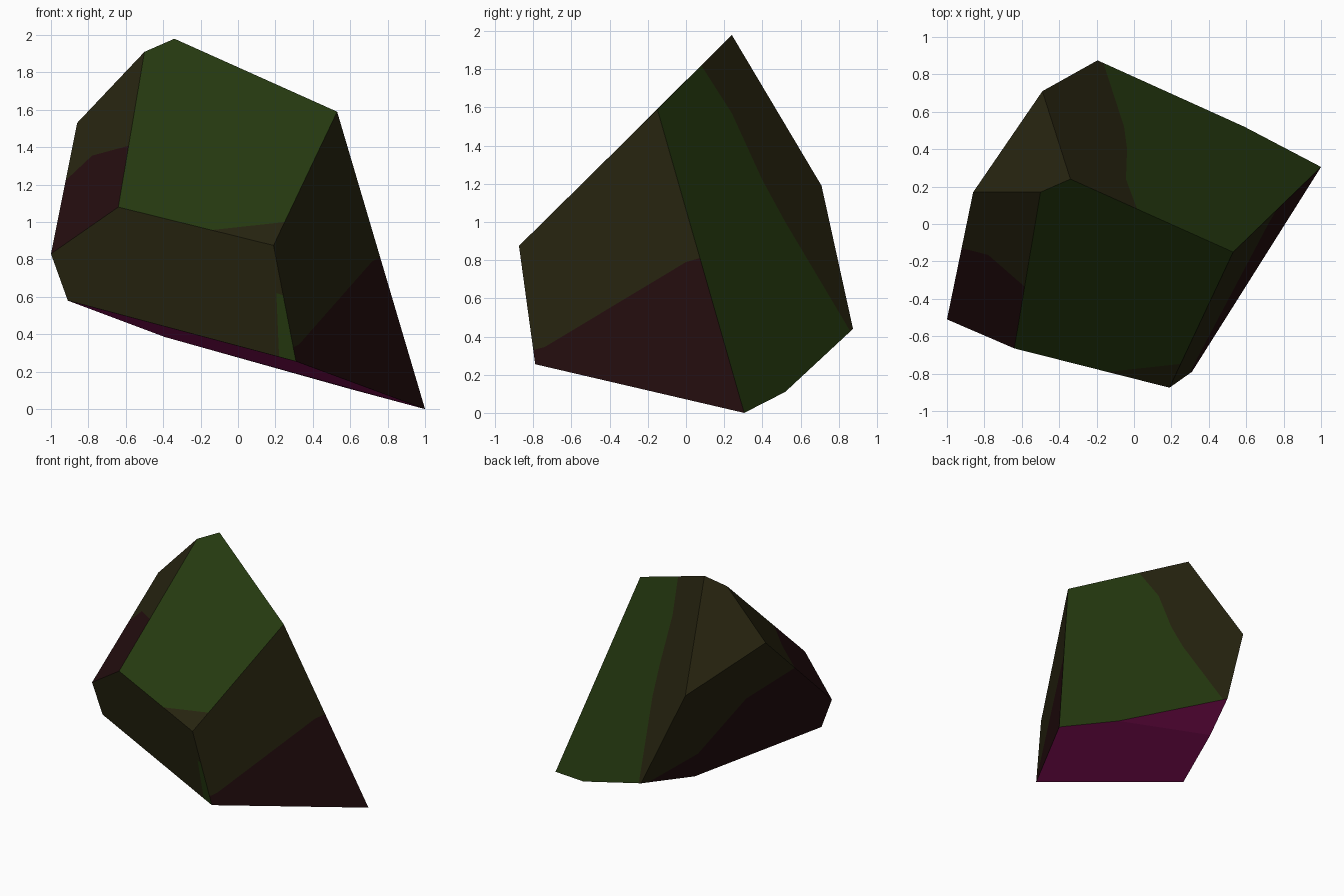
import bpy
import bmesh
from mathutils import Vector
from mathutils.geometry import intersect_point_line

old = bpy.data.objects.get("Cube")
if old:
    bpy.data.objects.remove(old, do_unlink=True)


def make_material(name, colour):
    """A fully matt, flat colour."""
    mat = bpy.data.materials.new(name)
    mat.use_nodes = True
    mat.diffuse_color = (*colour, 1)
    mat.roughness = 1
    mat.specular_intensity = 0
    bsdf = mat.node_tree.nodes["Principled BSDF"]
    bsdf.inputs["Base Color"].default_value = (*colour, 1)
    bsdf.inputs["Roughness"].default_value = 1
    bsdf.inputs["Specular IOR Level"].default_value = 0
    return mat


palette = [
    make_material("moss_green", (0.019, 0.042, 0.005)),
    make_material("olive_brown", (0.020, 0.0175, 0.005)),
    make_material("dark_maroon", (0.0175, 0.004, 0.0045)),
    make_material("deep_magenta", (0.35, 0.008, 0.145)),
]
GREEN, OLIVE, MAROON, MAGENTA = range(len(palette))

# Corners of the faceted rock
corners = {
    "A": (-0.34, 0.24, 1.98), "B": (-0.50, 0.17, 1.91),
    "C": (-0.86, 0.17, 1.53), "D": (-1.00, -0.51, 0.83),
    "E": (-0.91, -0.50, 0.58), "F": (-0.39, 0.44, 0.385),
    "G": (0.59, 0.52, 0.11), "H": (1.00, 0.305, 0.0),
    "I": (0.53, -0.15, 1.59), "J": (-0.64, -0.665, 1.08),
    "K": (0.19, -0.875, 0.875), "L": (0.31, -0.79, 0.255),
    "M": (-0.195, 0.875, 0.44), "N": (-0.49, 0.71, 1.19),
}
bm = bmesh.new()
vert = {name: bm.verts.new(co) for name, co in corners.items()}


def facet(names, colour):
    face = bm.faces.new([vert[n] for n in names])
    face.material_index = colour
    return face


slope = facet("JKIAB", GREEN)
front = facet("JDELK", OLIVE)
right = facet("KLHI", OLIVE)
back = facet("AIHGMN", GREEN)
shoulder = facet("BCDJ", OLIVE)
crown = facet("ABCN", OLIVE)
side = facet("CNMFED", OLIVE)
base = facet("EFGHL", MAGENTA)
base_corner = facet("FMG", MAGENTA)


def point_on_edge(face, ends, fac):
    """Add a point along an outer edge, reusing one already there."""
    pos = Vector(corners[ends[0]]).lerp(Vector(corners[ends[1]]), fac)
    for v in face.verts:
        if (v.co - pos).length < 0.005:
            return v

    def gap(edge):
        a, b = (v.co for v in edge.verts)
        near, t = intersect_point_line(pos, a, b)
        return (a.lerp(b, min(max(t, 0), 1)) - pos).length

    edge = min(face.edges, key=gap)
    start = edge.verts[0]
    t = (pos - start.co).length / edge.calc_length()
    return bmesh.utils.edge_split(edge, start, t)[1]


def patch(face, start, end, path, corner, colour):
    """Split a facet along a path and colour the part holding a corner."""
    a = point_on_edge(face, *start)
    b = point_on_edge(face, *end)
    other = bmesh.utils.face_split(face, a, b, coords=path)[0]
    for part in (face, other):
        if vert[corner] in part.verts:
            part.material_index = colour


# Colour patches across the facets
patch(slope, ("JK", 0.6), ("KI", 0.175), [], "K", OLIVE)
patch(front, ("KL", 0.43), ("EL", 0.926), [(0.205, -0.83, 0.62)], "L", GREEN)
patch(right, ("KL", 0.88), ("IH", 0.49),
      [(0.326, -0.74, 0.345), (0.718, 0, 0.79)], "H", MAROON)
patch(shoulder, ("CD", 0.44), ("BJ", 0.605), [(-0.78, -0.165, 1.355)], "D", MAROON)
patch(side, ("CD", 0.44), ("MF", 0.13),
      [(-0.70, 0.20, 1.03), (-0.44, 0.47, 0.60)], "E", MAROON)
patch(back, ("AI", 0.41), ("MG", 0.04),
      [(-0.043, 0.24, 1.57), (-0.037, 0.40, 1.22), (-0.053, 0.52, 1.0)], "N", OLIVE)

bmesh.ops.recalc_face_normals(bm, faces=bm.faces[:])
mesh = bpy.data.meshes.new("rock")
bm.to_mesh(mesh)
bm.free()
for mat in palette:
    mesh.materials.append(mat)
rock = bpy.data.objects.new("rock", mesh)
bpy.context.collection.objects.link(rock)
